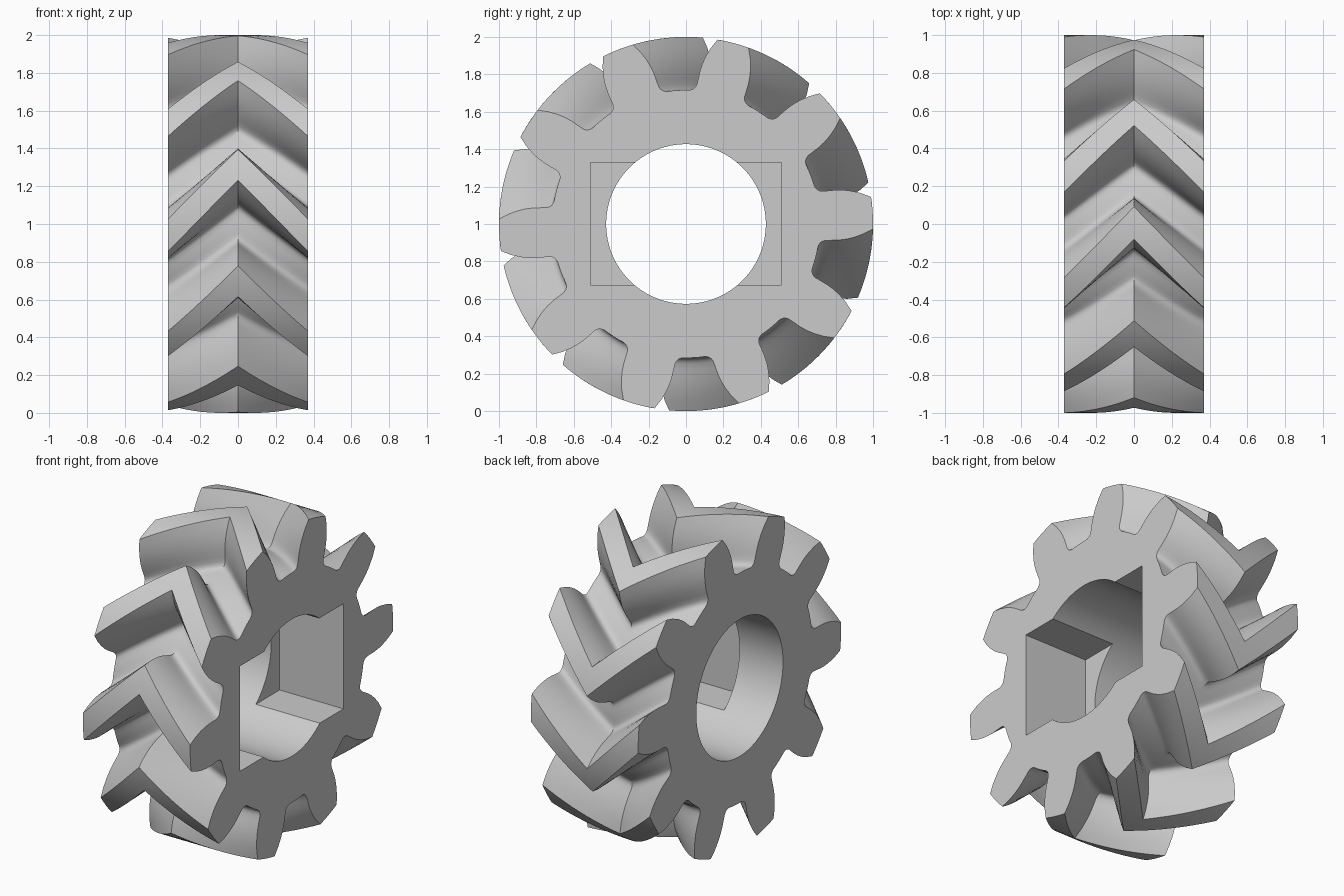
import bpy, bmesh
from math import sin, cos, radians, pi

cube = bpy.data.objects.get("Cube")
if cube:
    bpy.data.objects.remove(cube, do_unlink=True)

TEETH = 10
HALF_WIDTH = 0.37
PHASE = 3.4        # tooth centre angle on the end faces, degrees
TWIST = 21.7       # helix sweep from end face to middle, degrees
SLICES = 12        # slices per half
AXIS_Z = 1.0
BORE = 0.427
POCKET_DEPTH = 0.44

# Flank of one tooth: radius and half angle, root to tip
FLANK = [(0.716, 15.5), (0.716, 13.2), (0.719, 12.2), (0.725, 11.3),
         (0.735, 10.6), (0.75, 10.1), (0.78, 9.8), (0.82, 9.4), (0.86, 8.8),
         (0.90, 7.95), (0.95, 6.6), (1.0, 4.9), (1.0, 2.4)]


def material(name, value):
    mat = bpy.data.materials.new(name)
    mat.use_nodes = True
    colour = (value, value, value, 1)
    mat.diffuse_color = colour
    mat.node_tree.nodes["Principled BSDF"].inputs["Base Color"].default_value = colour
    return mat


def gear_outline():
    tooth = [(r, -a) for r, a in FLANK] + [(1.0, 0)] + [(r, a) for r, a in reversed(FLANK)]
    tooth.append((0.716, 180 / TEETH))
    return [(r, a + PHASE + k * 360 / TEETH) for k in range(TEETH) for r, a in tooth]


def herringbone_body():
    # Twisted slices along x, mirrored about the middle
    bm = bmesh.new()
    outline = gear_outline()
    rings = []
    for i in range(-SLICES, SLICES + 1):
        t = i / SLICES
        turn = -TWIST * (1 - abs(t))
        rings.append([bm.verts.new((HALF_WIDTH * t, r * cos(radians(a + turn)),
                                    AXIS_Z + r * sin(radians(a + turn))))
                      for r, a in outline])
    n = len(outline)
    for near, far in zip(rings, rings[1:]):
        for j in range(n):
            k = (j + 1) % n
            bm.faces.new((near[j], near[k], far[k], far[j]))
    bm.faces.new(rings[0])
    bm.faces.new(rings[-1])
    bmesh.ops.recalc_face_normals(bm, faces=bm.faces)
    mesh = bpy.data.meshes.new("herringbone_gear")
    bm.to_mesh(mesh)
    bm.free()
    obj = bpy.data.objects.new("herringbone_gear", mesh)
    bpy.context.collection.objects.link(obj)
    return obj


def cut(target, cutter):
    cutter.hide_render = True
    mod = target.modifiers.new("cut", 'BOOLEAN')
    mod.operation = 'DIFFERENCE'
    mod.solver = 'EXACT'
    mod.object = cutter
    bpy.ops.object.select_all(action='DESELECT')
    bpy.context.view_layer.objects.active = target
    target.select_set(True)
    bpy.ops.object.modifier_apply(modifier=mod.name)
    bpy.data.objects.remove(cutter, do_unlink=True)


gear = herringbone_body()
gear.data.materials.append(material("grey", 0.6))

# Round bore right through
bpy.ops.mesh.primitive_cylinder_add(vertices=96, radius=BORE, depth=2,
                                    location=(0, 0, AXIS_Z), rotation=(0, pi / 2, 0))
bore = bpy.context.object
bore.name = "bore_cutter"
cut(gear, bore)

# Rectangular pocket open on the +x face
bpy.ops.mesh.primitive_cube_add(size=1, location=(HALF_WIDTH - POCKET_DEPTH + 0.5, 0, AXIS_Z + 0.002))
pocket = bpy.context.object
pocket.name = "pocket_cutter"
pocket.scale = (1, 1.02, 0.655)
cut(gear, pocket)

bpy.ops.object.shade_smooth_by_angle(angle=radians(30))
